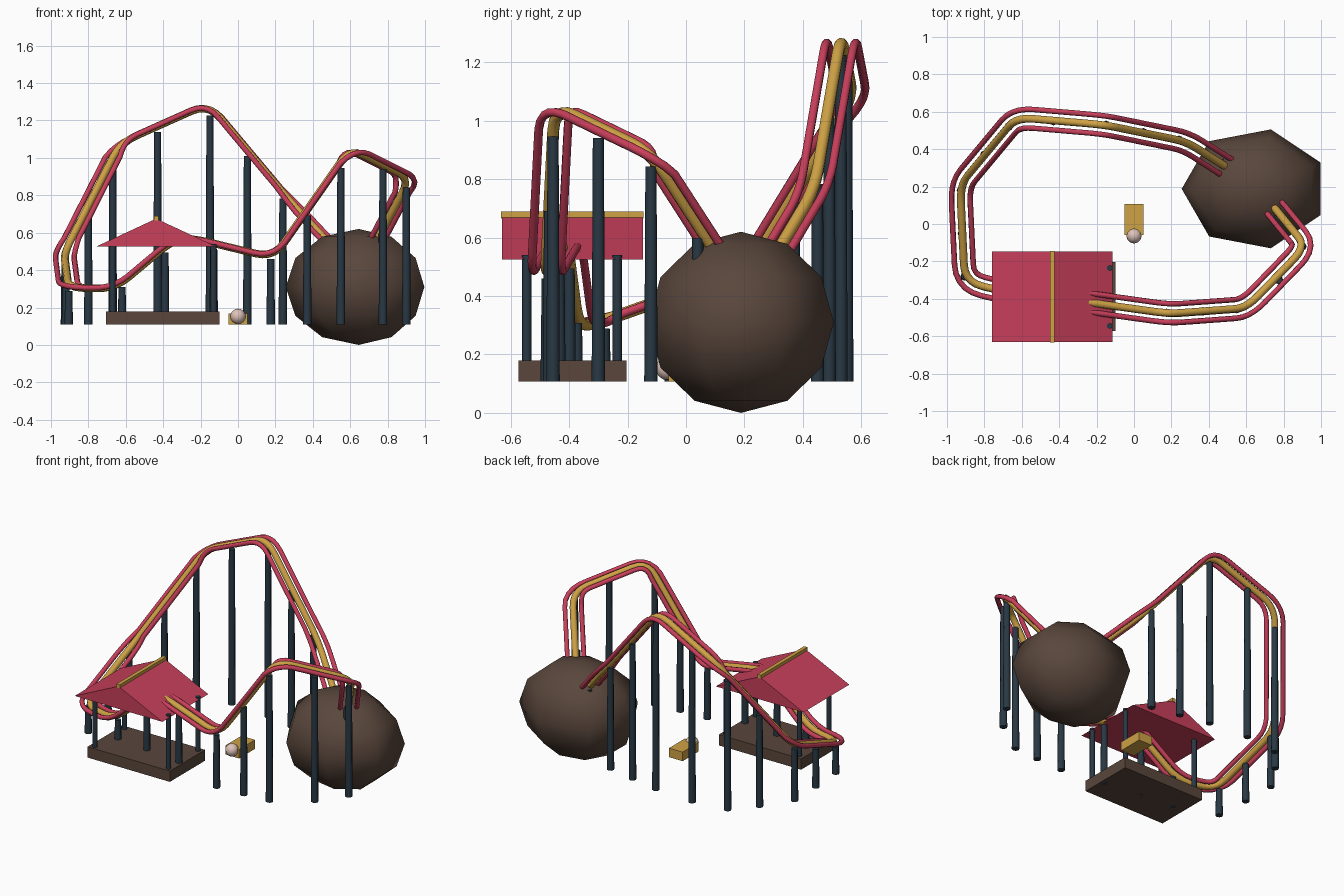
import bpy, bmesh, math
from mathutils import Vector, Matrix

if "Cube" in bpy.data.objects:
    bpy.data.objects.remove(bpy.data.objects["Cube"], do_unlink=True)


def material(name, rgb):
    m = bpy.data.materials.new(name)
    m.use_nodes = True
    m.diffuse_color = (*rgb, 1)
    m.node_tree.nodes["Principled BSDF"].inputs["Base Color"].default_value = (*rgb, 1)
    return m


RED = material("rail red", (0.58, 0.05, 0.105))
GOLD = material("track gold", (0.62, 0.36, 0.06))
STEEL = material("dark steel", (0.022, 0.04, 0.058))
BROWN = material("earth brown", (0.1, 0.062, 0.045))
PALE = material("pale pink", (0.74, 0.55, 0.49))


def finish(name, bm, mat, smooth=False):
    bmesh.ops.recalc_face_normals(bm, faces=bm.faces)
    me = bpy.data.meshes.new(name)
    bm.to_mesh(me)
    bm.free()
    me.materials.append(mat)
    ob = bpy.data.objects.new(name, me)
    bpy.context.collection.objects.link(ob)
    if smooth:
        bpy.ops.object.select_all(action="DESELECT")
        ob.select_set(True)
        bpy.context.view_layer.objects.active = ob
        bpy.ops.object.shade_smooth_by_angle(angle=math.radians(60))
    return ob


def box(name, lo, hi, mat):
    lo, hi = Vector(lo), Vector(hi)
    bm = bmesh.new()
    bmesh.ops.create_cube(bm, size=1, matrix=Matrix.Translation((lo + hi) / 2)
                          @ Matrix.Diagonal((*(hi - lo), 1)))
    return finish(name, bm, mat)


def pole(name, x, y, z0, z1, r0, r1):
    bm = bmesh.new()
    bmesh.ops.create_cone(bm, segments=8, radius1=r0, radius2=r1, depth=z1 - z0, cap_ends=True,
                          matrix=Matrix.Translation((x, y, (z0 + z1) / 2)))
    return finish(name, bm, STEEL, True)


def tube(name, pts, radius, mat):
    cu = bpy.data.curves.new(name, "CURVE")
    cu.dimensions = "3D"
    cu.bevel_depth = radius
    cu.bevel_resolution = 2
    cu.use_fill_caps = True
    sp = cu.splines.new("POLY")
    sp.points.add(len(pts) - 1)
    for p, co in zip(sp.points, pts):
        p.co = (*co, 1)
    cu.materials.append(mat)
    ob = bpy.data.objects.new(name, cu)
    bpy.context.collection.objects.link(ob)
    bpy.ops.object.select_all(action="DESELECT")
    ob.select_set(True)
    bpy.context.view_layer.objects.active = ob
    bpy.ops.object.convert(target="MESH")
    bpy.ops.object.shade_smooth_by_angle(angle=math.radians(60))


# Track route, with its corners rounded
route = [Vector(p) for p in (
    (.50, .30, .53), (.28, .44, .765), (-.16, .53, 1.29), (-.63, .57, 1.08),
    (-.93, .21, .49), (-.905, -.31, .305), (-.66, -.37, .30), (-.35, -.405, .56),
    (-.24, -.42, .57), (.19, -.48, .465), (.60, -.45, 1.05), (.92, -.12, .89),
    (.74, .10, .55))]


def rounded(pts, reach=.1, steps=5):
    out = [pts[0]]
    for a, b, c in zip(pts, pts[1:], pts[2:]):
        p = b + (a - b).normalized() * min(reach, (a - b).length * .45)
        q = b + (c - b).normalized() * min(reach, (c - b).length * .45)
        for i in range(steps + 1):
            t = i / steps
            out.append(p * (1 - t) ** 2 + b * 2 * t * (1 - t) + q * t * t)
    return out + [pts[-1]]


path = rounded(route)


def beside(pts, offset):
    out = []
    for i, p in enumerate(pts):
        d = pts[min(i + 1, len(pts) - 1)] - pts[max(i - 1, 0)]
        out.append(p + Vector((-d.y, d.x, 0)).normalized() * offset + Vector((0, 0, .003)))
    return out


tube("track_spine", path, .021, GOLD)
tube("inner_rail", beside(path, .05), .015, RED)
tube("outer_rail", beside(path, -.05), .015, RED)


# Supports reach up to the spine above them
def track_height(x, y):
    best = None
    for a, b in zip(path, path[1:]):
        d = b - a
        t = ((x - a.x) * d.x + (y - a.y) * d.y) / (d.x ** 2 + d.y ** 2)
        p = a + d * min(1, max(0, t))
        dist = math.hypot(p.x - x, p.y - y)
        if best is None or dist < best[0]:
            best = (dist, p.z)
    return best[1]


GROUND = .108
support_spots = [
    (.48, .33), (.24, .45), (.05, .49), (-.15, .53), (-.43, .55), (-.67, .52), (-.8, .37),
    (-.925, .18), (-.92, -.05), (-.905, -.28), (-.62, -.375), (-.39, -.40), (-.13, -.435),
    (.175, -.475), (.37, -.467), (.55, -.455), (.775, -.30), (.9, -.12), (.77, .04)]
for x, y in support_spots:
    pole("track_support", x, y, GROUND, track_height(x, y) - .03, .023, .019)

# Boulder the track runs through
bm = bmesh.new()
bmesh.ops.create_uvsphere(bm, u_segments=7, v_segments=6, radius=1)
rim = max(bm.verts, key=lambda v: v.co.xy.length).co
turn = Matrix.Rotation(math.pi - math.atan2(rim.y, rim.x), 4, "Z")
bmesh.ops.transform(bm, verts=bm.verts, matrix=Matrix.Translation((.645, .188, .31))
                    @ Matrix.Diagonal((.39, .326, .31, 1)) @ turn)
boulder = finish("boulder", bm, BROWN)
boulder.data.polygons.foreach_set("use_smooth", [True] * len(boulder.data.polygons))

# Station: platform, posts, gable roof and ridge
box("station_platform", (-.705, -.573, GROUND), (-.10, -.203, .18), BROWN)
for sx in (-1, 1):
    for sy in (-1, 1):
        pole("station_post", -.40 + sx * .27, -.39 + sy * .155, .17, .54, .016, .016)

bm = bmesh.new()
gable = [bm.verts.new((x, -.63, z)) for x, z in ((-.76, .525), (-.115, .525), (-.4375, .675))]
face = bm.faces.new(gable)
ext = bmesh.ops.extrude_face_region(bm, geom=[face])
moved = [g for g in ext["geom"] if isinstance(g, bmesh.types.BMVert)]
bmesh.ops.translate(bm, verts=moved, vec=(0, .482, 0))
if not any(abs(f.normal.y) > .9 and f.calc_center_median().y < -.6 for f in bm.faces):
    bm.faces.new(gable)
finish("station_roof", bm, RED)
box("roof_ridge", (-.45, -.633, .665), (-.425, -.145, .69), GOLD)

# Small car with a round nose
box("car_body", (-.05, -.06, GROUND), (.05, .107, .168), GOLD)
bm = bmesh.new()
bmesh.ops.create_uvsphere(bm, u_segments=12, v_segments=8, radius=.041,
                          matrix=Matrix.Translation((0, -.063, .153)))
finish("car_nose", bm, PALE, True)
